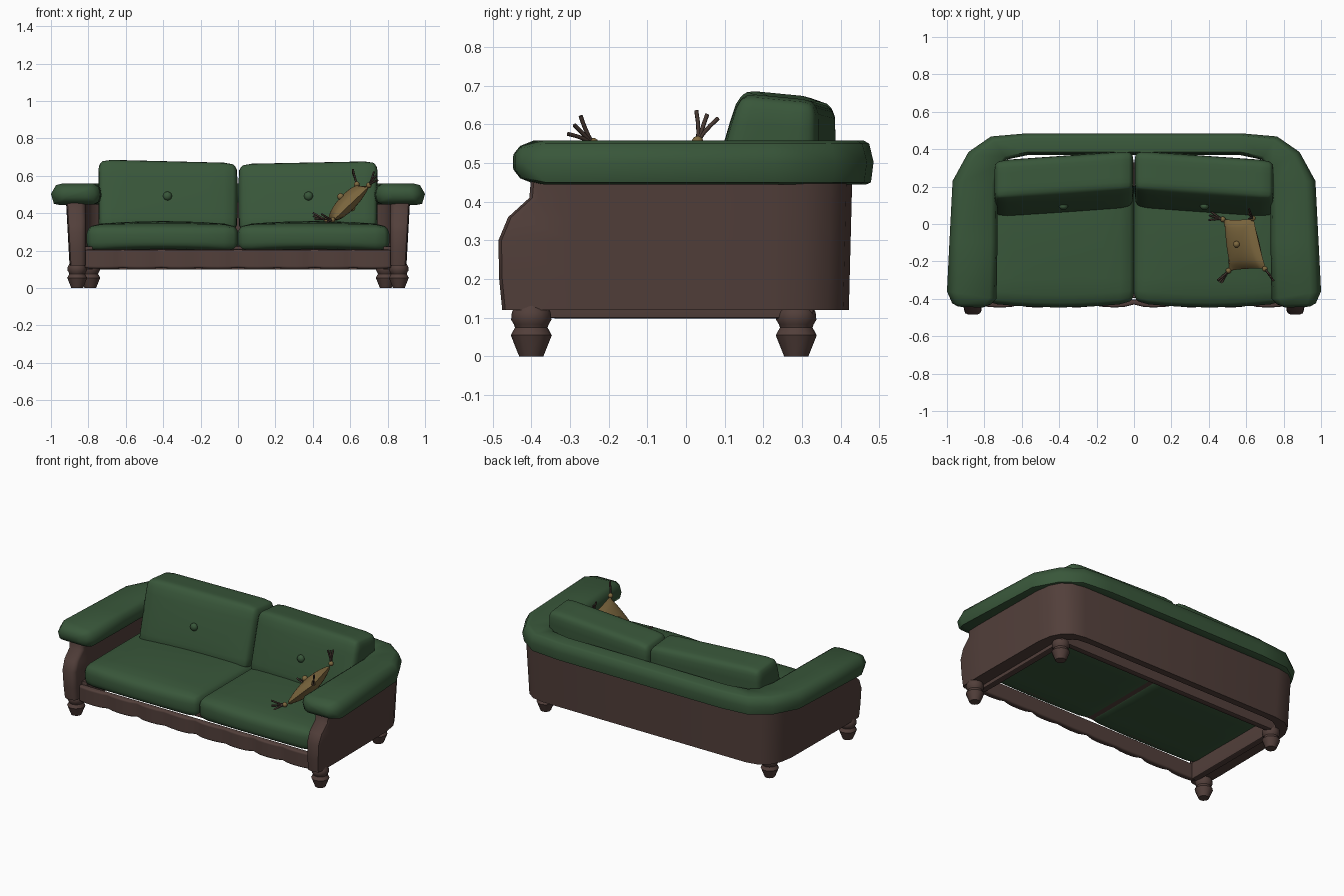
import bpy, bmesh, math
from mathutils import Vector, Matrix

if "Cube" in bpy.data.objects:
    bpy.data.objects.remove(bpy.data.objects["Cube"])


def material(name, rgb):
    m = bpy.data.materials.new(name)
    m.diffuse_color = (*rgb, 1)
    m.use_nodes = True
    m.node_tree.nodes["Principled BSDF"].inputs["Base Color"].default_value = m.diffuse_color
    return m


GREEN = material("green_fabric", (0.04, 0.094, 0.042))
BROWN = material("brown_leather", (0.085, 0.05, 0.043))
TAN = material("tan_fabric", (0.21, 0.14, 0.05))
CORD = material("dark_cord", (0.06, 0.038, 0.03))


def finish(name, bm, mat, angle=40):
    bmesh.ops.recalc_face_normals(bm, faces=bm.faces)
    me = bpy.data.meshes.new(name)
    bm.to_mesh(me)
    bm.free()
    ob = bpy.data.objects.new(name, me)
    bpy.context.collection.objects.link(ob)
    me.materials.append(mat)
    bpy.ops.object.select_all(action='DESELECT')
    ob.select_set(True)
    bpy.context.view_layer.objects.active = ob
    bpy.ops.object.shade_smooth_by_angle(angle=math.radians(angle))
    return ob


def loft(name, rings, mat, angle=40):
    """Skin a list of closed rings and cap both ends with strips of quads."""
    bm = bmesh.new()
    vs = [[bm.verts.new(p) for p in r] for r in rings]
    n = len(rings[0])
    for a, b in zip(vs, vs[1:]):
        for i in range(n):
            j = (i + 1) % n
            bm.faces.new((a[i], a[j], b[j], b[i]))
    for cap in (vs[0], vs[-1]):
        for i in range(n // 2 - 1):
            bm.faces.new((cap[i], cap[i + 1], cap[n - 2 - i], cap[n - 1 - i]))
    return finish(name, bm, mat, angle)


def rounded_box(name, lo, hi, r, mat, warp=None, cuts=9):
    """Box with rounded edges; warp(point, unit) reshapes it."""
    bm = bmesh.new()
    bmesh.ops.create_cube(bm, size=2)
    bmesh.ops.subdivide_edges(bm, edges=bm.edges[:], cuts=cuts, use_grid_fill=True)
    lo, hi = Vector(lo), Vector(hi)
    mid, half = (lo + hi) / 2, (hi - lo) / 2
    for v in bm.verts:
        u = Vector([math.sin(c * math.pi / 2) for c in v.co])
        p = Vector([u[i] * half[i] for i in range(3)])
        inner = Vector([max(-half[i] + r, min(half[i] - r, p[i])) for i in range(3)])
        d = p - inner
        if d.length > 1e-6:
            p = inner + d.normalized() * max(abs(c) for c in d)
        p += mid
        v.co = warp(p, u) if warp else p
    return finish(name, bm, mat)


def ball(name, loc, r, mat, squash=(1, 1, 1)):
    bm = bmesh.new()
    bmesh.ops.create_uvsphere(bm, u_segments=12, v_segments=8, radius=r)
    bmesh.ops.transform(bm, verts=bm.verts,
                        matrix=Matrix.Translation(loc) @ Matrix.Diagonal((*squash, 1)))
    return finish(name, bm, mat)


def mirrored(rings):
    return rings + [[(-x, y, z) for x, y, z in r] for r in rings[::-1]]


# Body: U-shaped wall with curved, softened arm fronts
front_curve = [(.12, -.475), (.2, -.483), (.3, -.485), (.36, -.46), (.41, -.405), (.47, -.40)]
wall = [((.84, 0), (.893, 0)), ((.822, .008), (.912, .008)), ((.815, .025), (.918, .025)),
        ((.815, -.3), (.92, -.3)), ((.815, .2), (.915, .22)), ((.805, .29), (.90, .31)),
        ((.78, .34), (.865, .375)), ((.73, .37), (.81, .415)), ((.66, .378), (.73, .43))]
rings = []
for k, (a, b) in enumerate(wall):
    ring = [(a[0], y + a[1] if k < 3 else a[1], z) for z, y in front_curve]
    for z, y in front_curve[::-1]:
        t = 1 - .06 * (.47 - z)
        ring.append((b[0] * t, y + b[1] if k < 3 else b[1] * t, z))
    rings.append(ring)
loft("body_wall", mirrored(rings), BROWN, 45)

# Padded armrest running round the arms and back
section = [(0, .50), (.04, .54), (.14, .558), (.78, .558), (.90, .55), (1, .503),
           (.94, .45), (.84, .445), (.14, .447), (.04, .46)]
rail = [((.81, -.447), (.94, -.442), .35), ((.765, -.43), (.972, -.424), .75),
        ((.735, -.40), (1.0, -.36), 1), ((.73, -.1), (.987, -.1), 1), ((.728, .20), (.97, .23), 1),
        ((.715, .295), (.885, .385), 1), ((.68, .345), (.765, .468), 1), ((.56, .37), (.57, .485), 1)]
rings = []
for a, b, s in rail:
    rings.append([(a[0] + (b[0] - a[0]) * u, a[1] + (b[1] - a[1]) * u, .503 + (z - .503) * s)
                  for u, z in section])
loft("padded_armrest", mirrored(rings), GREEN, 50)


# Front rail with tufted lumps
def tuft(p, u):
    lump = abs(math.sin(p.x / .82 * math.pi * 4)) ** .4
    if u.y < -.3:
        p.y -= .016 * lump
    if u.z < -.3:
        p.z -= .004 * lump
    return p


rounded_box("front_rail", (-.82, -.43, .108), (.82, -.405, .205), .012, BROWN, tuft, 47)

# Recessed base: side and back rails around a raised panel
rounded_box("underside_panel", (-.81, -.395, .205), (.81, .32, .225), .005, BROWN, None, 3)
rounded_box("back_base_rail", (-.82, .29, .098), (.82, .33, .225), .008, BROWN, None, 3)
for s in (-1, 1):
    xs = sorted((s * .775, s * .818))
    rounded_box("side_base_rail", (xs[0], -.41, .098), (xs[1], .33, .225), .008, BROWN, None, 3)

# Seat and back cushions with buttons
for side, tag in ((-1, "left"), (1, "right")):
    def puff_seat(p, u):
        b = (1 - u.x ** 2) * (1 - u.y ** 2)
        p.z += .02 * b if u.z > 0 else 0
        if u.y < 0:
            p.y -= .026 * (1 - u.x ** 2) * abs(u.y)
            if u.z < 0:
                p.z += .012 * (1 - u.x ** 2) * abs(u.z)
        return p

    x0, x1 = sorted((-.003 * side, side * .81))
    rounded_box(tag + "_seat_cushion", (x0, -.42, .192), (x1, .25, .338), .055, GREEN, puff_seat)

    def lean(p, u):
        t = (p.z - .30) / .38
        y0, y1 = .052 + .108 * t, .365
        y = y0 + (y1 - y0) * (p.y - .05) / .31
        if u.y < 0:
            y -= .01 * (1 - u.x ** 2) * (1 - u.z ** 2)
        dx = p.x - side * .375
        y -= side * dx * math.tan(math.radians(4))
        z = p.z + dx * (-.025 if side < 0 else .02) * t - .01 * t * u.y
        return Vector((p.x, y, z - (.015 * t if side > 0 else .008 * t)))

    x0, x1 = sorted((side * .004, side * .746))
    rounded_box(tag + "_back_cushion", (x0, .05, .30), (x1, .36, .68), .05, GREEN, lean)
    ball(tag + "_cushion_button", (side * .377, .095, .492), .024, GREEN, (1, .8, 1))

# Turned legs
leg = [(0, .031), (.012, .036), (.055, .053), (.075, .042), (.083, .045),
       (.095, .052), (.115, .05), (.14, .035)]
for side, tag in ((-1, "left"), (1, "right")):
    for pos, x, y in (("front", .86, -.40), ("back", .79, .285)):
        loft(f"{pos}_{tag}_leg", [[(side * x + r * math.cos(i * math.pi / 6),
                                    y + r * math.sin(i * math.pi / 6), z)
                                   for i in range(12)] for z, r in leg], BROWN)

# Throw pillow: pinched quad puffed to both sides
A, B = Vector((.475, .025, .365)), Vector((.635, .03, .555))
C, D = Vector((.70, -.24, .55)), Vector((.505, -.25, .365))
normal = Vector((-.71, 0, .71))
centre = (A + B + C + D) / 4
N = 12
bm = bmesh.new()
for s in (1, -1):
    grid = []
    for i in range(N + 1):
        row = []
        for j in range(N + 1):
            u, v = i / N, j / N
            p = (A * (1 - u) + B * u) * (1 - v) + (D * (1 - u) + C * u) * v
            a, b = 1 - (2 * u - 1) ** 2, 1 - (2 * v - 1) ** 2
            p = p.lerp(centre, .04 * (a + b - 2 * a * b))
            row.append(bm.verts.new(p + normal * (s * .043 * (a * b) ** .5 - .006)))
        grid.append(row)
    for i in range(N):
        for j in range(N):
            bm.faces.new((grid[i][j], grid[i + 1][j], grid[i + 1][j + 1], grid[i][j + 1]))
bmesh.ops.remove_doubles(bm, verts=bm.verts, dist=1e-4)
finish("throw_pillow", bm, TAN, 60)
for s in (1, -1):
    ball("pillow_button", centre + normal * s * .043, .018, TAN)

# Corner knots and tassel cords
for corner, d in ((A, (-.85, .25, .25)), (B, (-.3, .35, 1)), (C, (.45, -.6, .6)), (D, (-.6, -.75, .05))):
    ball("tassel_knot", corner, .015, TAN)
    d = Vector(d).normalized()
    side = d.cross(Vector((.9, .1, .3))).normalized()
    for k in (-1, 0, 1):
        cu = bpy.data.curves.new("tassel_cord", 'CURVE')
        cu.dimensions = '3D'
        cu.bevel_depth, cu.bevel_resolution, cu.use_fill_caps = .0055, 1, True
        sp = cu.splines.new('POLY')
        sp.points.add(3)
        for i, pt in enumerate(sp.points):
            t = i / 3
            pt.co = (*(corner + d * .078 * t + side * k * .03 * t ** 1.4), 1)
        cu.materials.append(CORD)
        bpy.context.collection.objects.link(bpy.data.objects.new("tassel_cord", cu))
